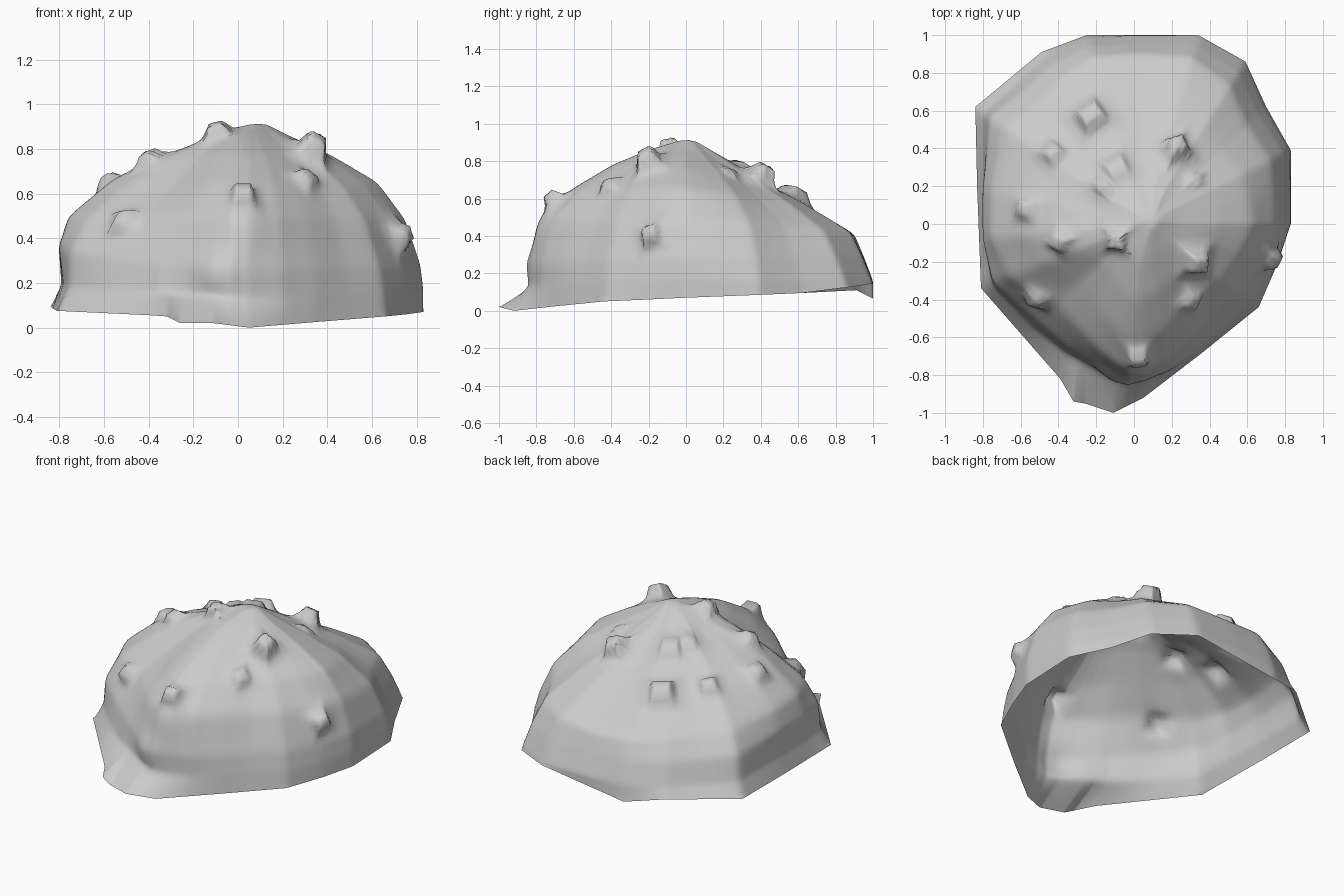
import bpy, bmesh, math
from mathutils import Vector
from mathutils.bvhtree import BVHTree

if "Cube" in bpy.data.objects:
    bpy.data.objects.remove(bpy.data.objects["Cube"])

# open lower rim, counter-clockwise, with the flared lip at the front
RIM = [(-.11, -1, .02), (.05, -.92, 0), (.35, -.69, .025), (.66, -.44, .05),
       (.76, -.21, .06), (.83, 0, .07), (.83, .39, .085), (.70, .62, .095),
       (.59, .86, .125), (.34, 1, .145), (-.25, 1, .065), (-.49, .91, .11),
       (-.84, .62, .095), (-.83, .18, .085), (-.81, -.34, .075),
       (-.39, -.82, .055), (-.32, -.94, .05), (-.26, -.95, .02)]

# shell levels: (radius fraction, height) toward right, back, left, front
LEVELS = [
    [(1.0, .17), (1.0, .16), (.955, .20), (1.0, .13)],
    [(.985, .28), (.95, .29), (.985, .37), (1.0, .26)],
    [(.90, .48), (.90, .41), (.94, .50), (.92, .50)],
    [(.74, .65), (.62, .56), (.72, .66), (.73, .65)],
    [(.50, .76), (.45, .65), (.50, .76), (.47, .78)],
    [(.25, .85), (.20, .81), (.26, .85), (.24, .86)]]
# how far each level is drawn in on the diagonals, and how much per quadrant
PINCH = [.25, .55, .95, 1.0, .65, .25]
QUADRANT = [.06, .11, .22, .08]  # back right, back left, front left, front right
APEX = (.10, .02, .925)


def blend(k, angle):
    q = (angle / (math.pi / 2)) % 4
    i = int(q) % 4
    a, b, t = LEVELS[k][i], LEVELS[k][(i + 1) % 4], q - int(q)
    pinch = PINCH[k] * QUADRANT[i] * math.sin(math.pi * t) ** 2
    return a[0] + (b[0] - a[0]) * t - pinch, a[1] + (b[1] - a[1]) * t


# domed shell lofted from the rim to the crown
rim = []
for i, p in enumerate(RIM):
    a, b = Vector(p), Vector(RIM[(i + 1) % len(RIM)])
    rim += [a, (a + b) / 2]
rings = [rim]
for k in range(len(LEVELS)):
    ring = []
    for p in rim:
        y = max(p.y, -.85 + .35 * abs(p.x))
        f, z = blend(k, math.atan2(y, p.x))
        ring.append(Vector((p.x * f + APEX[0] * (1 - f) * .5, y * f, max(z, p.z + .02))))
    rings.append(ring)

bm = bmesh.new()
rows = [[bm.verts.new(p) for p in ring] for ring in rings]
n = len(rim)
for lo, hi in zip(rows, rows[1:]):
    for i in range(n):
        j = (i + 1) % n
        bm.faces.new((lo[i], lo[j], hi[j], hi[i]))
top = bm.verts.new(APEX)
for i in range(n):
    bm.faces.new((rows[-1][i], rows[-1][(i + 1) % n], top))
bmesh.ops.subdivide_edges(bm, edges=bm.edges[:], cuts=7, use_grid_fill=True)
# soften the creases between the loft panels, keeping the rim and crown
inner = [v for v in bm.verts if not v.is_boundary and v is not top]
for _ in range(4):
    bmesh.ops.smooth_vert(bm, verts=inner, factor=.5,
                          use_axis_x=True, use_axis_y=True, use_axis_z=True)
bm.normal_update()

# soft swellings and dents: centre, radius, outward offset
SWELLS = [((-.12, -.84, .24), .10, .03), ((.05, -.80, .45), .12, .015),
          ((.74, -.15, .46), .09, .015), ((-.22, .08, .84), .13, -.03),
          ((.3, -.15, .8), .12, .015)]
# hollow square nubs pushed out of the shell: x, y, width, height, turn
NUBS = [(-.22, .56, .10, .08, 10), (.22, .39, .08, .09, 40),
        (-.43, .37, .07, .05, 20), (-.09, .29, .09, .04, 10),
        (-.17, .2, .06, .03, 0), (-.57, .08, .07, .05, 0),
        (-.39, -.09, .07, .05, 30), (-.09, -.08, .07, .06, 30),
        (.32, -.19, .08, .09, 40), (.30, -.40, .07, .04, 20),
        (.02, -.69, .07, .07, 0), (-.51, -.39, .07, .05, 10),
        (.32, .23, .06, .02, 30), (.71, -.18, .07, .06, 20)]

tree = BVHTree.FromBMesh(bm)
moves = {v: v.normal * sum(h * math.exp(-((v.co - Vector(c)).length / r) ** 2)
                           for c, r, h in SWELLS) for v in bm.verts}
for x, y, width, height, turn in NUBS:
    hit, normal, _, _ = tree.ray_cast(Vector((x, y, 2)), Vector((0, 0, -1)))
    if hit is None:
        continue
    rot = normal.to_track_quat('Z', 'Y').inverted()
    c, s = math.cos(math.radians(turn)), math.sin(math.radians(turn))
    for v in bm.verts:
        d = v.co - hit
        if d.length > width * 3:
            continue
        d = rot @ d
        m = max(abs(d.x * c + d.y * s), abs(d.y * c - d.x * s)) / width
        # flat top, steep sides, then a wide flared foot
        if m < .5:
            push = 1
        elif m < .8:
            push = 1 - (m - .5) / .3 * .75
        else:
            push = .25 * max(0, (1.6 - m) / .8) ** 2
        moves[v] = moves[v] + normal * height * push
for v, m in moves.items():
    v.co += m

mesh = bpy.data.meshes.new("shell")
bm.to_mesh(mesh)
bm.free()
shell = bpy.data.objects.new("shell", mesh)
bpy.context.collection.objects.link(shell)
shell.select_set(True)
bpy.context.view_layer.objects.active = shell
bpy.ops.object.shade_smooth_by_angle(angle=math.radians(80))
